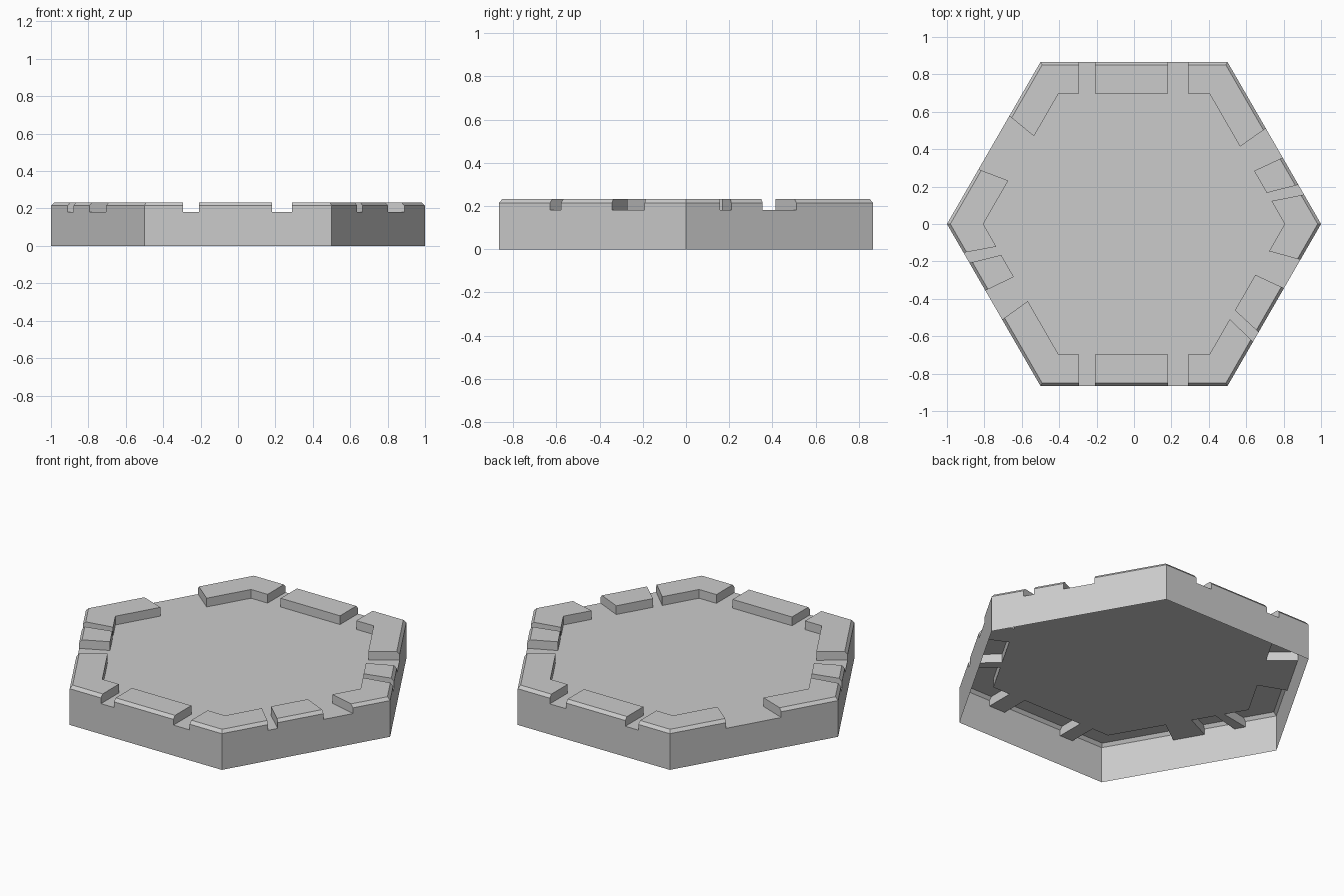
import bpy
from math import cos, sin, pi
from mathutils import Vector

if "Cube" in bpy.data.objects:
    bpy.data.objects.remove(bpy.data.objects["Cube"], do_unlink=True)

APOTHEM = cos(pi / 6)
FLOOR_Z = 0.181
RIM_WIDTH = 0.168
# Rim cross-section as (distance in from the edge, height): wall, chamfer, top, inner wall
PROFILE = [(0, FLOOR_Z), (0, 0.215), (0.0155, 0.233),
           (RIM_WIDTH, 0.233), (RIM_WIDTH, FLOOR_Z)]
CORNERS = [Vector((cos(i * pi / 3), sin(i * pi / 3), 0)) for i in range(6)]

# Rim blocks, counterclockwise: each end is (side, outer position, inner position)
BLOCKS = [
    ("right_corner_block", (5, .779, .735), (0, .182, .239)),
    ("back_right_block", (0, .242, .289), (0, .410, .425)),
    ("back_right_corner_block", (0, .590, .575), (1, .211, .211)),
    ("back_block", (1, .318, .318), (1, .708, .708)),
    ("back_left_corner_block", (1, .794, .794), (2, .333, .361)),
    ("left_corner_block", (2, .662, .635), (3, .177, .237)),
    ("front_left_block", (3, .240, .288), (3, .411, .424)),
    ("front_left_corner_block", (3, .590, .573), (4, .206, .206)),
    ("front_block", (4, .292, .292), (4, .682, .682)),
    ("front_right_corner_block", (4, .789, .789), (5, .273, .316)),
    ("front_right_block", (5, .332, .370), (5, .604, .589)),
]

stone = bpy.data.materials.new("plain_grey")
stone.use_nodes = True
stone.diffuse_color = (0.6, 0.6, 0.6, 1)
stone.node_tree.nodes["Principled BSDF"].inputs["Base Color"].default_value = (0.6, 0.6, 0.6, 1)


def add_part(name, verts, faces):
    mesh = bpy.data.meshes.new(name)
    mesh.from_pydata(verts, [], faces)
    mesh.materials.append(stone)
    obj = bpy.data.objects.new(name, mesh)
    bpy.context.collection.objects.link(obj)
    return obj


def end_point(end, depth, z):
    """Point on a block's cut end, at a depth in from the hexagon's edge."""
    side, outer, inner = end
    a, b = CORNERS[side], CORNERS[(side + 1) % 6]
    inward = -(a + b).normalized()
    along = outer + (inner - outer) * depth / RIM_WIDTH
    return a.lerp(b, along) + inward * depth + Vector((0, 0, z))


def block_row(start, end, depth, z):
    row = [end_point(start, depth, z)]
    if start[0] != end[0]:
        row.append(CORNERS[end[0]] * (1 - depth / APOTHEM) + Vector((0, 0, z)))
    return row + [end_point(end, depth, z)]


# Raised rim blocks, hollow underneath
floor_outline = []
for name, start, end in BLOCKS:
    rows = [block_row(start, end, d, z) for d, z in PROFILE]
    n = len(rows[0])
    faces = [(r * n + i, r * n + i + 1, (r + 1) * n + i + 1, (r + 1) * n + i)
             for r in range(len(rows) - 1) for i in range(n - 1)]
    start_cap = [r * n for r in range(len(rows))]
    end_cap = [r * n + n - 1 for r in reversed(range(len(rows)))]
    add_part(name, [p for row in rows for p in row], faces + [start_cap, end_cap])
    floor_outline += [rows[0][0], *rows[-1], rows[0][-1]]

# Floor that reaches the edge between the blocks
add_part("floor", floor_outline, [range(len(floor_outline))])

# Outer wall, open at the bottom
wall = CORNERS + [c + Vector((0, 0, FLOOR_Z)) for c in CORNERS]
add_part("outer_wall", wall,
         [(i, (i + 1) % 6, (i + 1) % 6 + 6, i + 6) for i in range(6)])
